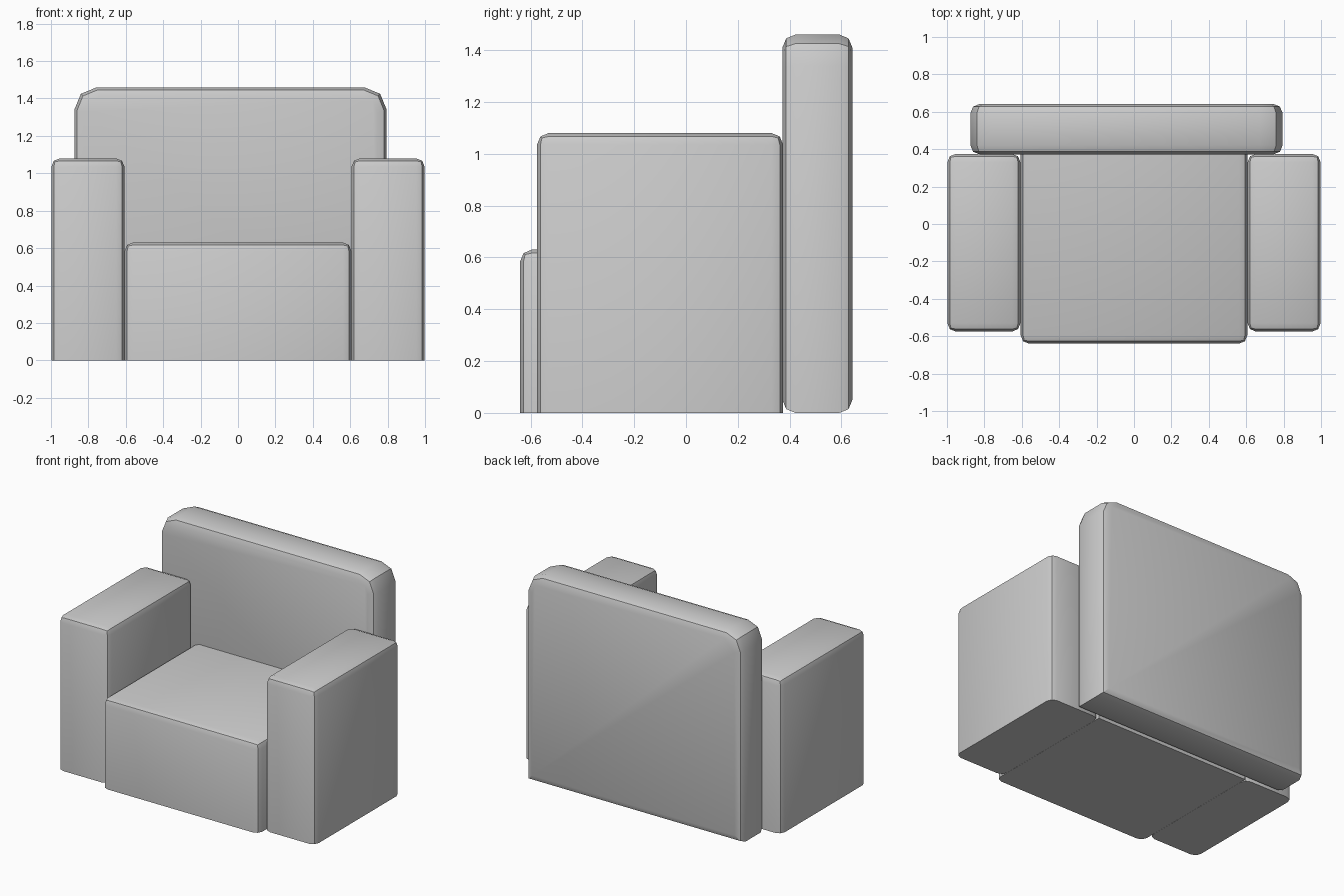
import bpy, bmesh, math

if "Cube" in bpy.data.objects:
    bpy.data.objects.remove(bpy.data.objects["Cube"])


def prism(name, outline, to3d, direction, keep, width):
    """Extrude an outline, then round the edges accepted by keep(a, b)."""
    bm = bmesh.new()
    face = bm.faces.new([bm.verts.new(to3d(u, v)) for u, v in outline])
    ext = bmesh.ops.extrude_face_region(bm, geom=[face])
    new = [g for g in ext["geom"] if isinstance(g, bmesh.types.BMVert)]
    bmesh.ops.translate(bm, verts=new, vec=direction)
    bmesh.ops.recalc_face_normals(bm, faces=bm.faces[:])
    edges = [e for e in bm.edges if keep(e.verts[0].co, e.verts[1].co)]
    bmesh.ops.bevel(bm, geom=edges, offset=width, offset_type='OFFSET',
                    segments=2, profile=0.5, affect='EDGES')
    mesh = bpy.data.meshes.new(name)
    bm.to_mesh(mesh)
    bm.free()
    obj = bpy.data.objects.new(name, mesh)
    bpy.context.collection.objects.link(obj)
    bpy.ops.object.select_all(action='DESELECT')
    obj.select_set(True)
    bpy.context.view_layer.objects.active = obj
    bpy.ops.object.shade_smooth_by_angle(angle=math.radians(30))
    return obj


def block(name, x0, x1, y0, y1, top, keep):
    outline = [(x0, y0), (x1, y0), (x1, y1), (x0, y1)]
    return prism(name, outline, lambda u, v: (u, v, 0), (0, 0, top), keep, 0.045)


def off_floor(a, b):
    return max(a.z, b.z) > 0.01


def off_floor_and_rear(a, b):
    return off_floor(a, b) and min(a.y, b.y) < 0.3


# Arms, flat underneath and rounded everywhere else
block("left_arm", -0.998, -0.607, -0.575, 0.375, 1.08, off_floor)
block("right_arm", 0.607, 0.998, -0.575, 0.375, 1.08, off_floor)

# Seat between the arms, with a square rear edge against the backrest
block("seat", -0.606, 0.606, -0.64, 0.375, 0.63, off_floor_and_rear)

# Backrest: clipped upper corners, softened front and rear rims
back_profile = [(-0.875, 0), (0.795, 0), (0.795, 1.34), (0.76, 1.425),
                (0.675, 1.46), (-0.755, 1.46), (-0.84, 1.425), (-0.875, 1.34)]
prism("backrest", back_profile, lambda u, v: (u, 0.372, v), (0, 0.27, 0),
      lambda a, b: abs(a.y - b.y) < 0.01, 0.05)
